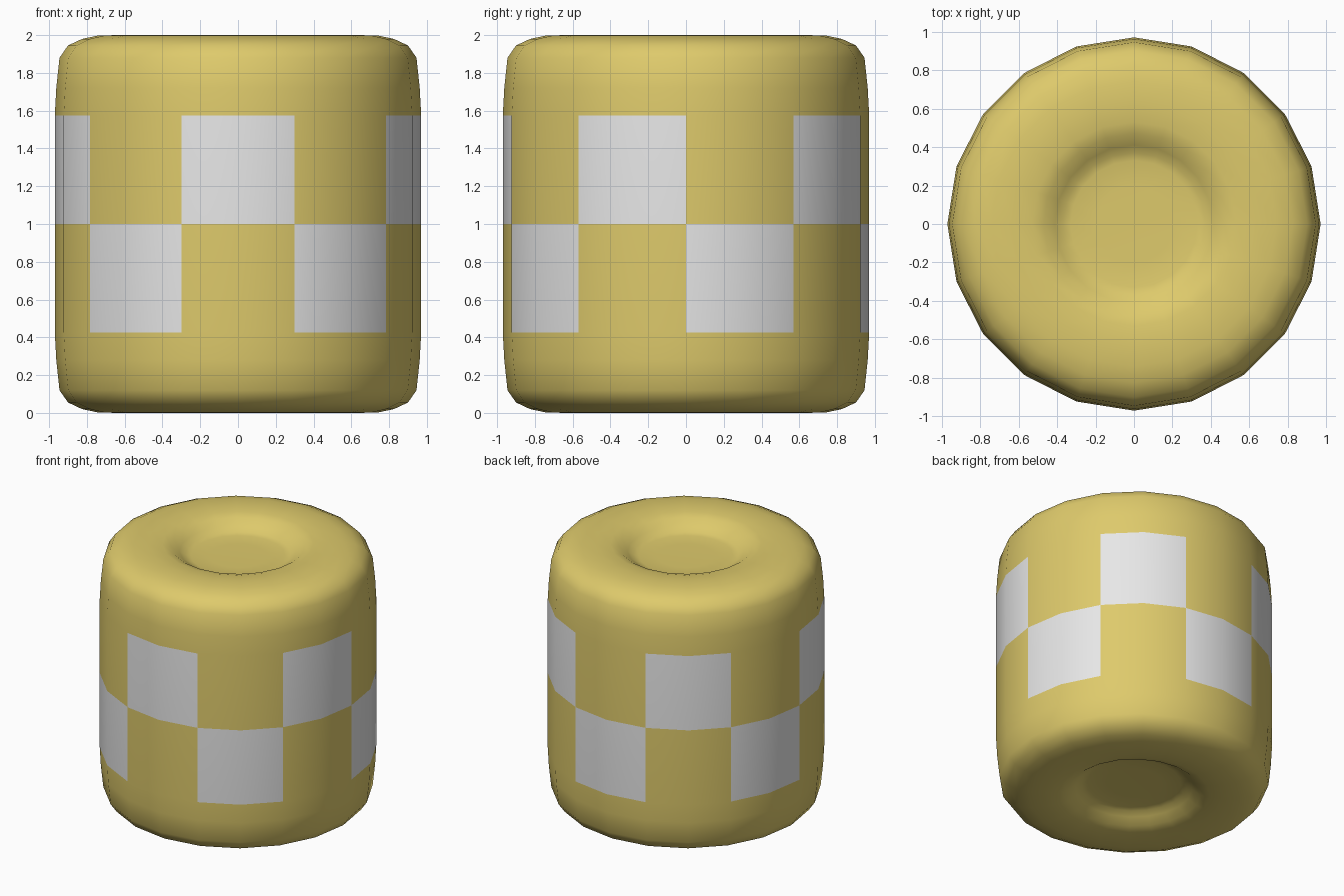
import bpy, bmesh, math

if "Cube" in bpy.data.objects:
    bpy.data.objects.remove(bpy.data.objects["Cube"])

SIDES = 20


def material(name, rgb):
    m = bpy.data.materials.new(name)
    m.diffuse_color = (*rgb, 1)
    m.use_nodes = True
    m.node_tree.nodes["Principled BSDF"].inputs["Base Color"].default_value = m.diffuse_color
    return m


yellow = material("mustard yellow", (0.73, 0.59, 0.148))
grey = material("pale grey", (0.8, 0.8, 0.8))

# Upper half profile (radius, height above the middle), mirrored for the lower half
half = [(0.97, 0.575), (0.962, 0.72), (0.945, 0.88), (0.90, 0.945), (0.825, 0.98),
        (0.74, 0.998), (0.63, 1.0), (0.53, 0.995), (0.47, 0.978), (0.41, 0.938),
        (0.37, 0.912), (0.33, 0.903), (0.2, 0.9)]
profile = [(r, 1 - h) for r, h in reversed(half)] + [(0.97, 1.0)] + [(r, 1 + h) for r, h in half]

# Turned body with a dished top and bottom
bm = bmesh.new()
rings = []
for r, z in profile:
    rings.append([bm.verts.new((r * math.cos(math.tau * i / SIDES),
                                r * math.sin(math.tau * i / SIDES), z)) for i in range(SIDES)])
for lo, hi in zip(rings, rings[1:]):
    for i in range(SIDES):
        j = (i + 1) % SIDES
        bm.faces.new((lo[i], lo[j], hi[j], hi[i]))
bm.faces.new(list(reversed(rings[0])))
bm.faces.new(rings[-1])

# Two rows of checks, each two sides wide
for f in bm.faces:
    f.smooth = True
    c = f.calc_center_median()
    if 0.43 < c.z < 1.57 and math.hypot(c.x, c.y) > 0.93:
        column = int((math.atan2(c.y, c.x) % math.tau) / math.radians(36))
        upper = c.z > 1
        if (column % 2 == 1) == upper:
            f.material_index = 1

mesh = bpy.data.meshes.new("checked_drum")
bm.to_mesh(mesh)
bm.free()
mesh.materials.append(yellow)
mesh.materials.append(grey)
body = bpy.data.objects.new("checked_drum", mesh)
bpy.context.collection.objects.link(body)
